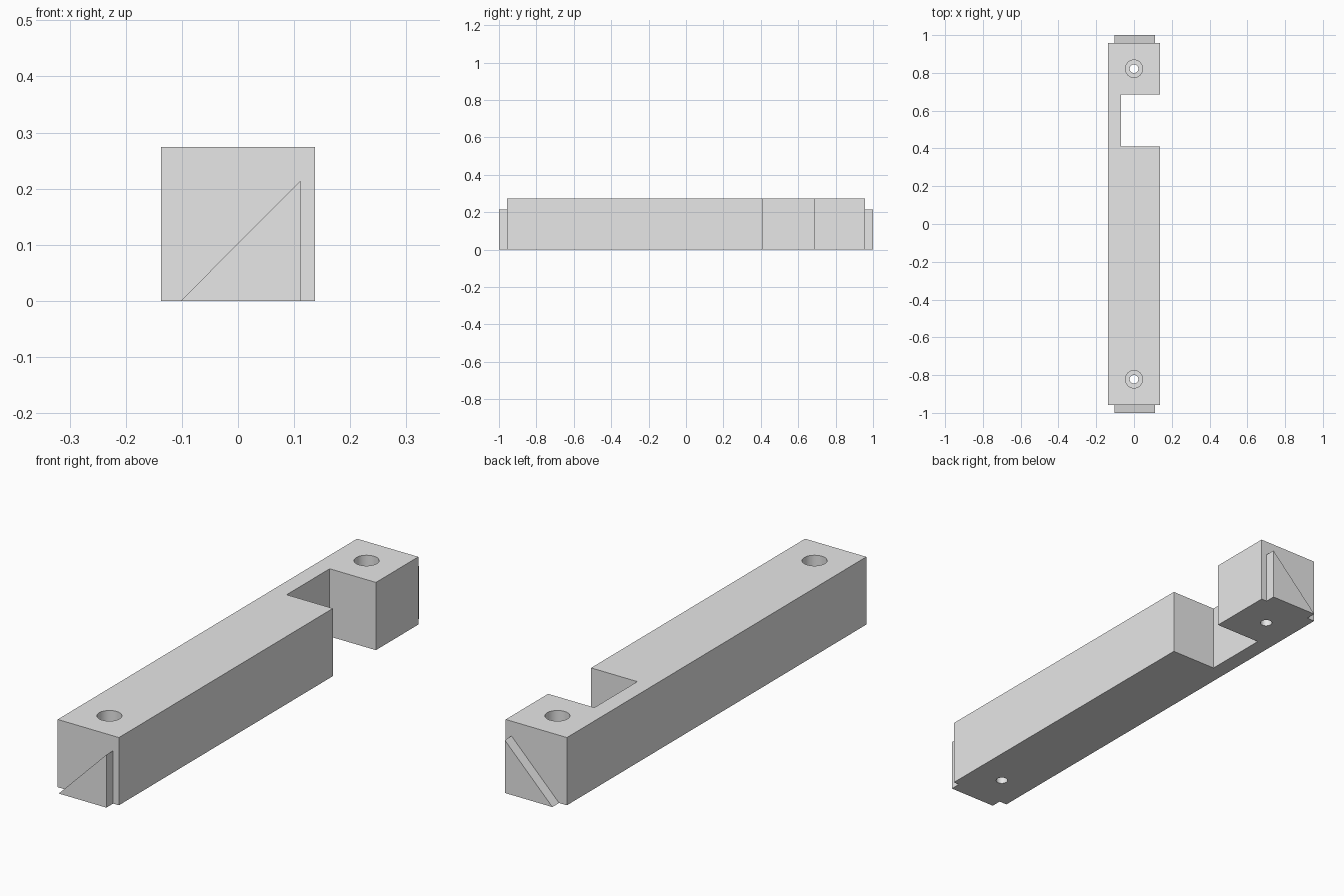
import bpy
import bmesh
from mathutils import Matrix

if "Cube" in bpy.data.objects:
    bpy.data.objects.remove(bpy.data.objects["Cube"], do_unlink=True)

HALF = 0.137        # half of the square cross-section
SIDE = 2 * HALF
END = 0.957         # where the bar stops and the keys begin

grey = bpy.data.materials.new("light grey")
grey.diffuse_color = (0.8, 0.8, 0.8, 1)
grey.use_nodes = True
grey.node_tree.nodes["Principled BSDF"].inputs["Base Color"].default_value = (0.8, 0.8, 0.8, 1)


def make_object(name, bm):
    bmesh.ops.recalc_face_normals(bm, faces=bm.faces)
    mesh = bpy.data.meshes.new(name)
    bm.to_mesh(mesh)
    bm.free()
    mesh.materials.append(grey)
    obj = bpy.data.objects.new(name, mesh)
    bpy.context.collection.objects.link(obj)
    return obj


def prism(name, profile, place, offset):
    """Extrude a flat profile; place turns a 2D point into a 3D one."""
    bm = bmesh.new()
    face = bm.faces.new([bm.verts.new(place(*p)) for p in profile])
    new = bmesh.ops.extrude_face_region(bm, geom=[face])["geom"]
    moved = [v for v in new if isinstance(v, bmesh.types.BMVert)]
    bmesh.ops.translate(bm, verts=moved, vec=offset)
    # extruding may leave the starting face out, so close any open side
    bmesh.ops.holes_fill(bm, edges=[e for e in bm.edges if e.is_boundary])
    return make_object(name, bm)


def drill(target, name, radius, y, z_low, z_high):
    bm = bmesh.new()
    bmesh.ops.create_cone(
        bm, cap_ends=True, segments=48, radius1=radius, radius2=radius,
        depth=z_high - z_low,
        matrix=Matrix.Translation((0, y, (z_low + z_high) / 2)))
    cutter = make_object(name, bm)
    cutter.hide_render = True
    mod = target.modifiers.new(name, 'BOOLEAN')
    mod.operation = 'DIFFERENCE'
    mod.solver = 'EXACT'
    mod.object = cutter
    return cutter


# Bar with a rectangular notch cut through its left side
notch_x, notch_front, notch_back = -0.07, 0.411, 0.686
outline = [(-HALF, -END), (HALF, -END), (HALF, notch_front), (notch_x, notch_front),
           (notch_x, notch_back), (HALF, notch_back), (HALF, END), (-HALF, END)]
bar = prism("notched_bar", outline, lambda x, y: (x, y, 0), (0, 0, SIDE))

# Counterbored screw holes at both ends
cutters = []
for label, y in (("front", -0.822), ("back", 0.822)):
    cutters.append(drill(bar, label + "_screw_hole", 0.023, y, -0.1, SIDE + 0.1))
    cutters.append(drill(bar, label + "_counterbore", 0.046, y, HALF, SIDE + 0.1))

# Bake the holes into the bar and drop the cutters
bpy.context.view_layer.update()
graph = bpy.context.evaluated_depsgraph_get()
bar_mesh = bpy.data.meshes.new_from_object(bar.evaluated_get(graph))
bar.modifiers.clear()
bar.data = bar_mesh
for cutter in cutters:
    bpy.data.objects.remove(cutter, do_unlink=True)

# Triangular locating keys on both end faces
triangle = [(-0.102, 0), (0.111, 0), (0.111, 0.214)]
for label, side in (("front", -1), ("back", 1)):
    prism(label + "_triangular_key", triangle,
          lambda x, z: (x, side * END, z), (0, side * (1 - END), 0))

# Smooth the hole walls and keep every edge sharp
bpy.ops.object.select_all(action='DESELECT')
bar.select_set(True)
bpy.context.view_layer.objects.active = bar
bpy.ops.object.shade_smooth_by_angle()
